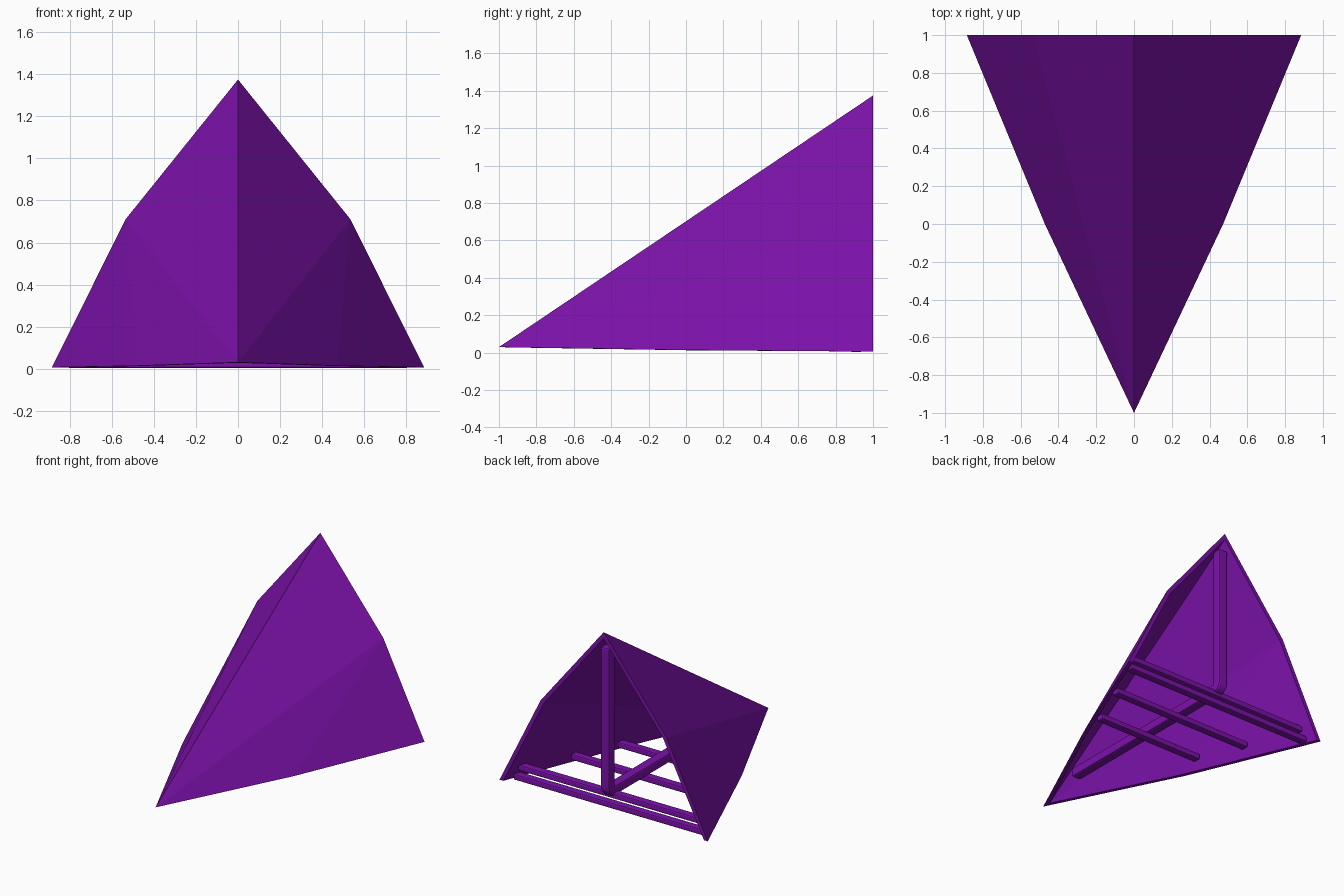
import bpy, bmesh, math

if "Cube" in bpy.data.objects:
    bpy.data.objects.remove(bpy.data.objects["Cube"])

purple = bpy.data.materials.new("purple")
purple.diffuse_color = (0.2, 0.006, 0.4, 1)
purple.use_nodes = True
purple.node_tree.nodes["Principled BSDF"].inputs["Base Color"].default_value = purple.diffuse_color


def finish(name, bm, bevel=0.0):
    bmesh.ops.remove_doubles(bm, verts=bm.verts, dist=0.0005)
    bmesh.ops.recalc_face_normals(bm, faces=bm.faces)
    me = bpy.data.meshes.new(name)
    bm.to_mesh(me)
    bm.free()
    me.materials.append(purple)
    ob = bpy.data.objects.new(name, me)
    bpy.context.collection.objects.link(ob)
    if bevel:
        mod = ob.modifiers.new("bevel", 'BEVEL')
        mod.width = bevel
        mod.segments = 2
        mod.limit_method = 'ANGLE'
        mod.angle_limit = math.radians(40)
    return ob


# Folded shell, open at the back and underneath: outer and inner skins with a rim
# Points in rim order: tip, side, rear corner, rear kink, apex
outer = [(0, -1, 0.03), (0.472, 0, 0.014), (0.885, 1, 0.006), (0.535, 1, 0.71), (0, 1, 1.375)]
inner = [(0, -0.93, 0.028), (0.44, 0, 0.013), (0.853, 1, 0.006), (0.505, 1, 0.697), (0, 1, 1.328)]
bm = bmesh.new()
for side in (1, -1):
    o = [bm.verts.new((x * side, y, z)) for x, y, z in outer]
    n = [bm.verts.new((x * side, y, z)) for x, y, z in inner]
    for skin in (o, n):
        for tri in ((0, 1, 3), (1, 2, 3), (0, 3, 4)):
            bm.faces.new([skin[i] for i in tri])
    for i in range(4):
        bm.faces.new((o[i], o[i + 1], n[i + 1], n[i]))
finish("shell", bm)

# Rear post bending into the long floor spar
profile = [(0.985, 1.25), (0.915, 1.25), (0.915, 0.17), (-0.64, 0.17), (-0.64, 0.10)]
R = 0.07
for i in range(7):
    a = math.radians(-90 + 15 * i)
    profile.append((0.985 - R + R * math.cos(a), 0.10 + R + R * math.sin(a)))
bm = bmesh.new()
face = bm.faces.new([bm.verts.new((-0.038, y, z)) for y, z in profile])
ext = bmesh.ops.extrude_face_region(bm, geom=[face])
bmesh.ops.translate(bm, vec=(0.076, 0, 0),
                    verts=[v for v in ext["geom"] if isinstance(v, bmesh.types.BMVert)])
finish("post_and_spar", bm, 0.012)


# Cross bars under the spar
def cross_bar(name, half, y, z):
    bm = bmesh.new()
    bmesh.ops.create_cube(bm, size=1)
    bmesh.ops.scale(bm, vec=(half * 2, 0.06, 0.045), verts=bm.verts)
    bmesh.ops.translate(bm, vec=(0, y, z), verts=bm.verts)
    finish(name, bm, 0.01)


cross_bar("front_cross_bar", 0.45, 0.16, 0.08)
cross_bar("middle_cross_bar", 0.60, 0.51, 0.08)
cross_bar("rear_upper_cross_bar", 0.78, 0.90, 0.10)
cross_bar("rear_lower_cross_bar", 0.81, 0.91, 0.025)
